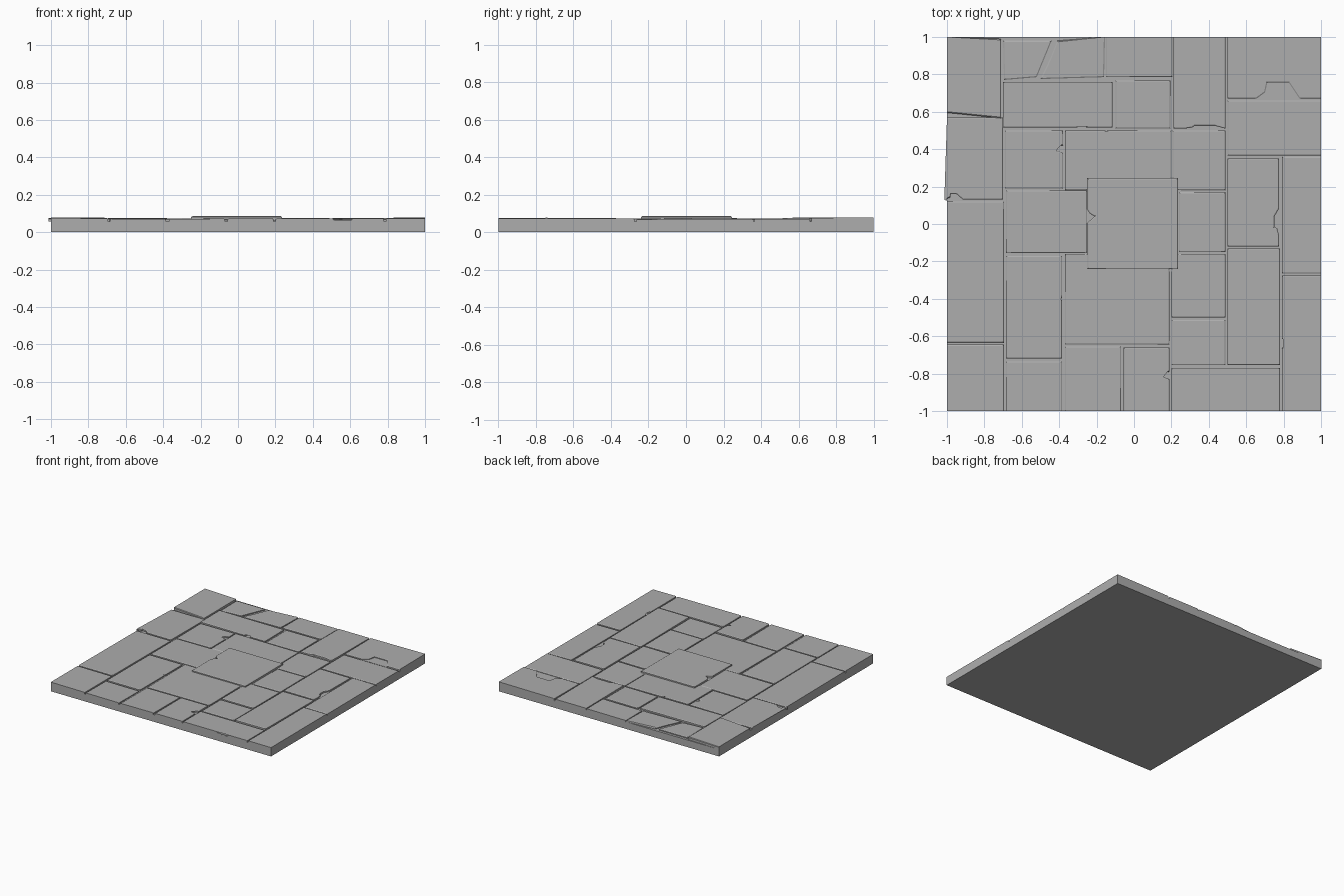
import bpy, bmesh, random
from mathutils import Vector

random.seed(4)
cube = bpy.data.objects.get("Cube")
if cube:
    bpy.data.objects.remove(cube, do_unlink=True)

stone_grey = bpy.data.materials.new("stone grey")
stone_grey.use_nodes = True
GREY = (0.42, 0.42, 0.42, 1)
stone_grey.diffuse_color = GREY
stone_grey.node_tree.nodes["Principled BSDF"].inputs["Base Color"].default_value = GREY

FLOOR = 0.058
EDGE = 0.995


def rectangle(x0, y0, x1, y1):
    return [Vector(p) for p in ((x0, y0), (x1, y0), (x1, y1), (x0, y1))]


def add_chip(outline, side, along, width, depth, flat=0.0):
    """Cut a notch into one side of a counter-clockwise outline."""
    a, b = outline[side], outline[(side + 1) % len(outline)]
    direction = (b - a).normalized()
    inward = Vector((-direction.y, direction.x))
    middle = a.lerp(b, along)
    half = direction * width / 2
    tip = middle + inward * depth
    tips = [tip - half * flat, tip + half * flat] if flat else [tip]
    # a kink part-way in gives the notch a broken look
    kink = middle - half * max(flat * 1.2, 0.35) + inward * depth * 0.4
    return outline[:side + 1] + [middle - half, kink] + tips + [middle + half] + outline[side + 1:]


def shrink(outline, amount):
    """Mitred inset that leaves points on the slab border in place."""
    result = []
    for i, point in enumerate(outline):
        before = (point - outline[i - 1]).normalized()
        after = (outline[(i + 1) % len(outline)] - point).normalized()
        n1, n2 = Vector((-before.y, before.x)), Vector((-after.y, after.x))
        moved = point + (n1 + n2) * amount / max(1 + n1.dot(n2), 0.5)
        for axis in (0, 1):
            if abs(point[axis]) > EDGE:
                moved[axis] = point[axis]
        result.append(moved)
    return result


def build_prism(name, outline, bottom, height, inset=0.006, tilt=(0, 0)):
    """Stone with upright lower sides, a worn rim and a slightly tilted top."""
    bm = bmesh.new()
    centre = sum(outline, Vector((0, 0))) / len(outline)

    def ring(points, z, lean):
        return [bm.verts.new((p.x, p.y, z + lean * ((p.x - centre.x) * tilt[0] + (p.y - centre.y) * tilt[1])))
                for p in points]

    rings = [ring(outline, bottom, 0), ring(outline, height - 0.004, 1)]
    if inset:
        rings.append(ring(shrink(outline, inset), height, 1))
    for low, high in zip(rings, rings[1:]):
        for i in range(len(low)):
            j = (i + 1) % len(low)
            bm.faces.new((low[i], low[j], high[j], high[i]))
    bm.faces.new(rings[-1])
    bm.faces.new(list(reversed(rings[0])))
    bmesh.ops.triangulate(bm, faces=[f for f in bm.faces if len(f.verts) > 4])
    mesh = bpy.data.meshes.new(name)
    bm.to_mesh(mesh)
    bm.free()
    mesh.materials.append(stone_grey)
    obj = bpy.data.objects.new(name, mesh)
    bpy.context.collection.objects.link(obj)
    return obj


# Base slab
build_prism("base_slab", rectangle(-1, -1, 1, 1), 0, FLOOR + 0.004, 0)

# Paving stones: left, front, right, back, height
left_stones = {
    "left_rear": (-1, 0.13, -0.7, 0.57, 0.074),
    "left_long": (-1, -0.635, -0.695, 0.12, 0.073),
    "left_front_corner": (-1, -1, -0.695, -0.645, 0.074),
    "inner_left_rear": (-0.69, 0.19, -0.38, 0.5, 0.07),
    "inner_left_middle": (-0.685, -0.155, -0.25, 0.18, 0.071),
    "inner_left_front": (-0.685, -0.72, -0.385, -0.17, 0.071),
    "front_left": (-0.685, -1, -0.385, -0.735, 0.07),
}
middle_stones = {
    "rear_wide": (-0.7, 0.515, -0.115, 0.76, 0.073),
    "rear_narrow": (-0.1, 0.51, 0.195, 0.768, 0.07),
    "rear_middle": (-0.15, 0.785, 0.205, 1, 0.07),
    "inner_rear": (-0.37, 0.18, 0.2, 0.5, 0.071),
    "inner_front": (-0.37, -0.645, 0.19, -0.16, 0.071),
    "front_middle_left": (-0.37, -1, -0.07, -0.655, 0.07),
    "front_middle_right": (-0.055, -1, 0.19, -0.66, 0.073),
    "centre": (-0.25, -0.24, 0.235, 0.245, 0.085),
}
right_stones = {
    "rear_right": (0.21, 0.51, 0.49, 1, 0.075),
    "right_rear_corner": (0.5, 0.67, 1, 1, 0.075),
    "right_rear": (0.5, 0.365, 1, 0.66, 0.07),
    "inner_right_rear": (0.205, 0.18, 0.49, 0.5, 0.07),
    "inner_right_middle": (0.24, -0.15, 0.49, 0.17, 0.071),
    "inner_right_front": (0.2, -0.5, 0.49, -0.16, 0.072),
    "inner_right_end": (0.2, -0.755, 0.49, -0.512, 0.069),
    "right_middle": (0.5, -0.12, 0.775, 0.35, 0.073),
    "right_front": (0.5, -0.755, 0.78, -0.13, 0.074),
    "right_edge_rear": (0.79, -0.265, 1, 0.36, 0.07),
    "right_edge_front": (0.79, -1, 1, -0.275, 0.073),
    "front_right": (0.2, -1, 0.78, -0.77, 0.072),
}

# Broken notches: side (front, right, back, left), place along it, width, depth, flat tip
chips = {
    "rear_wide": (0, 0.72, 0.05, 0.11),
    "inner_left_rear": (1, 0.68, 0.04, 0.1),
    "right_edge_front": (3, 0.5, 0.05, 0.08),
    "front_middle_right": (1, 0.56, 0.04, 0.09),
    "right_rear_corner": (0, 0.54, 0.23, 0.085, 0.5),
    "right_middle": (1, 0.28, 0.14, 0.025, 0.4),
    "centre": (3, 0.42, 0.07, 0.04),
    "rear_right": (0, 0.6, 0.22, 0.015, 0.5),
    "left_rear": (0, 0.12, 0.1, 0.03, 0.3),
    "inner_rear": (2, 0.61, 0.008, 0.22, 0.5),
    "inner_left_front": (1, 0.58, 0.008, 0.25, 0.5),
    "front_right": (0, 0.62, 0.1, 0.1),
}

for group in (left_stones, middle_stones, right_stones):
    for name, (x0, y0, x1, y1, height) in group.items():
        outline = rectangle(x0, y0, x1, y1)
        if name in chips:
            outline = add_chip(outline, *chips[name])
        lean = 0 if name == "centre" else 0.008
        tilt = [random.uniform(-lean, lean) for _ in range(2)]
        build_prism(name + "_stone", outline, FLOOR, height, tilt=tilt)

# Rear left stones with slanting joints
slanted = {
    "left_rear_corner": ((-1, 0.595), (-0.71, 0.565), (-0.71, 0.99), (-1, 1)),
    "rear_left": ((-0.695, 0.77), (-0.52, 0.785), (-0.44, 0.98), (-0.7, 0.98)),
    "rear_left_broken": ((-0.5, 0.775), (-0.16, 0.785), (-0.155, 1), (-0.41, 0.98), (-0.45, 0.88)),
}
for name, points in slanted.items():
    height = 0.079 if "corner" in name else 0.07
    build_prism(name + "_stone", [Vector(p) for p in points], FLOOR, height)

# Sunken pieces inside the larger breaks
build_prism("corner_break_floor", rectangle(0.65, 0.665, 0.89, 0.77), FLOOR, 0.069, 0)
build_prism("front_break_floor", rectangle(0.5, -0.999, 0.62, -0.89), FLOOR, 0.068, 0)
build_prism("centre_surround", rectangle(-0.262, -0.255, 0.25, 0.25), FLOOR, 0.07, 0)
